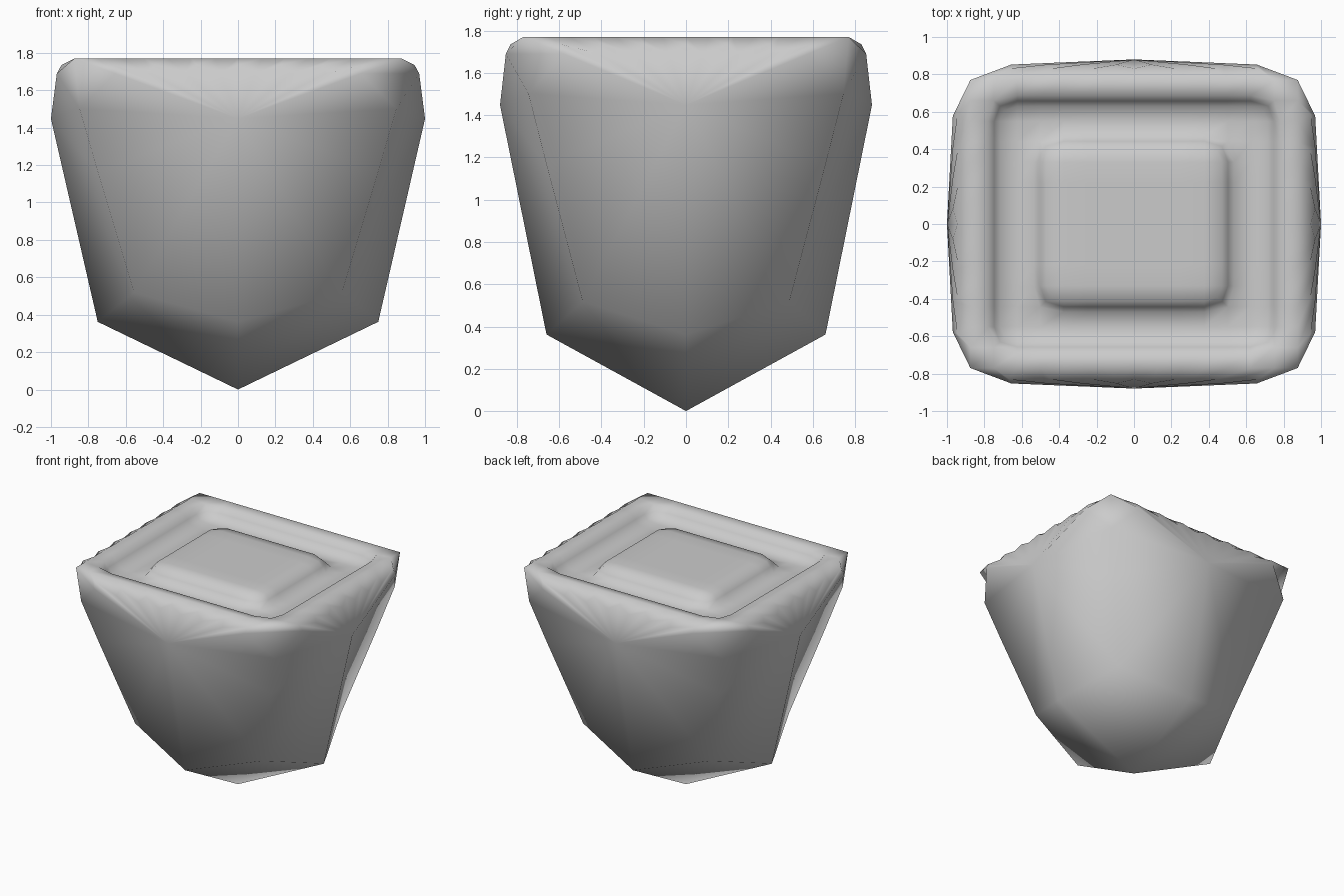
import bpy, bmesh

if "Cube" in bpy.data.objects:
    bpy.data.objects.remove(bpy.data.objects["Cube"])

DEPTH, HEIGHT = 0.88, 1.77   # half depth and height of the control box (half width is 1)
N = 8                        # top grid divisions
CHANNEL = 0.1                # depth of the square channel in the top

bm = bmesh.new()

# Top: an 8 x 8 grid
grid = [[bm.verts.new((2 * i / N - 1, (2 * j / N - 1) * DEPTH, HEIGHT))
         for j in range(N + 1)] for i in range(N + 1)]
channel = []
for i in range(N):
    for j in range(N):
        f = bm.faces.new((grid[i][j], grid[i + 1][j], grid[i + 1][j + 1], grid[i][j + 1]))
        reach = max(abs(2 * i + 1 - N), abs(2 * j + 1 - N)) / N
        if 0.5 < reach < 0.75:
            channel.append(f)

# Sides and underside: one undivided face each
low = [bm.verts.new((x, y * DEPTH, 0)) for x, y in ((-1, -1), (1, -1), (1, 1), (-1, 1))]
edges = [
    [grid[i][0] for i in range(N + 1)],
    [grid[N][j] for j in range(N + 1)],
    [grid[i][N] for i in range(N, -1, -1)],
    [grid[0][j] for j in range(N, -1, -1)],
]
for k, edge in enumerate(edges):
    bm.faces.new([low[k], low[(k + 1) % 4]] + edge[::-1])
bm.faces.new(low[::-1])
bm.normal_update()

# Sunken channel around the centre panel
bmesh.ops.inset_region(bm, faces=channel, thickness=0.005, depth=-CHANNEL, use_even_offset=True)

for f in bm.faces:
    f.smooth = True
mesh = bpy.data.meshes.new("tapered_block")
bm.to_mesh(mesh)
bm.free()
block = bpy.data.objects.new("tapered_block", mesh)
bpy.context.collection.objects.link(block)

# One smoothing pass pulls the box into its tapered form
sub = block.modifiers.new("smoothing", 'SUBSURF')
sub.levels = sub.render_levels = 1
sub.use_limit_surface = False
